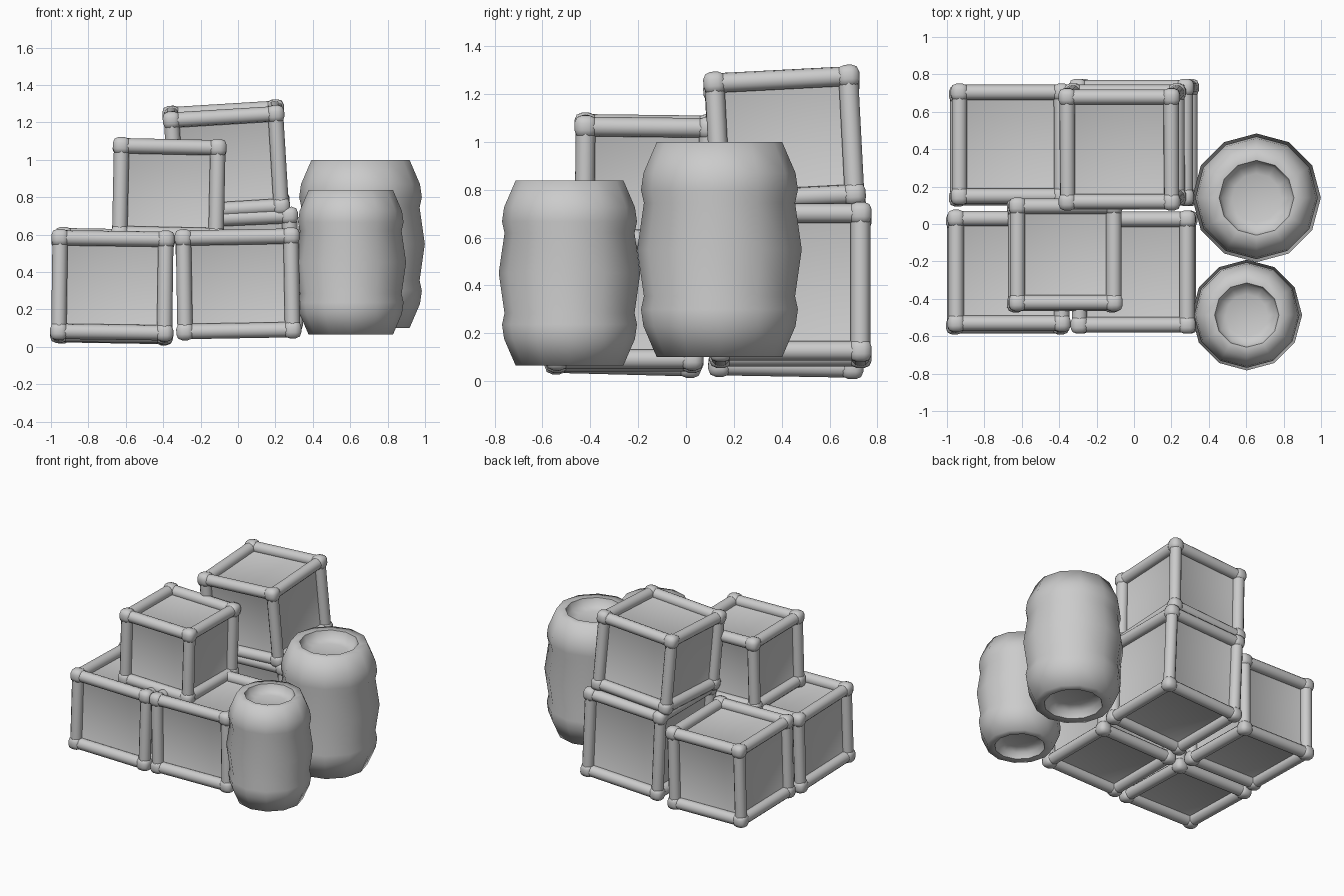
import bpy, bmesh
from math import radians, cos, sin, pi
from mathutils import Matrix, Vector, Euler

if "Cube" in bpy.data.objects:
    bpy.data.objects.remove(bpy.data.objects["Cube"])


def finish(name, bm, loc, rot=(0, 0, 0), angle=180):
    bmesh.ops.recalc_face_normals(bm, faces=bm.faces)
    me = bpy.data.meshes.new(name)
    bm.to_mesh(me)
    bm.free()
    ob = bpy.data.objects.new(name, me)
    bpy.context.collection.objects.link(ob)
    ob.location = loc
    ob.rotation_euler = Euler([radians(a) for a in rot])
    bpy.ops.object.select_all(action='DESELECT')
    ob.select_set(True)
    bpy.context.view_layer.objects.active = ob
    bpy.ops.object.shade_smooth_by_angle(angle=radians(angle))
    return ob


def crate(name, loc, size, rot):
    """Box with recessed panels, twelve rounded beams, eight rounded corner caps.
    size is the spacing between opposite corner caps."""
    bm = bmesh.new()
    h = Vector(size) / 2
    # inner box with each side inset and pushed in
    core = bmesh.ops.create_cube(bm, size=1, matrix=Matrix.Diagonal((*size, 1)))
    sides = list({f for v in core['verts'] for f in v.link_faces})
    bmesh.ops.inset_individual(bm, faces=sides, thickness=0.035, depth=-0.013)
    # beams along each axis
    turn = (Matrix.Rotation(pi / 2, 4, 'Y'), Matrix.Rotation(pi / 2, 4, 'X'), Matrix())
    for ax in range(3):
        u, v = [i for i in range(3) if i != ax]
        for su in (-1, 1):
            for sv in (-1, 1):
                p = Vector((0, 0, 0))
                p[u], p[v] = su * h[u], sv * h[v]
                bmesh.ops.create_cone(bm, cap_ends=False, segments=12, radius1=0.041,
                                      radius2=0.041, depth=size[ax],
                                      matrix=Matrix.Translation(p) @ turn[ax])
    # corner caps
    for sx in (-1, 1):
        for sy in (-1, 1):
            for sz in (-1, 1):
                p = Vector((sx * h.x, sy * h.y, sz * h.z))
                cap = bmesh.ops.create_cube(bm, size=0.094, matrix=Matrix.Translation(p))
                edges = list({e for w in cap['verts'] for e in w.link_edges})
                bmesh.ops.bevel(bm, geom=edges, offset=0.032, segments=2,
                                profile=0.5, affect='EDGES')
    return finish(name, bm, loc, rot)


# barrel half-profile (radius, height) from lid centre to base centre
PROFILE = [(0, 0.825), (0.13, 0.83), (0.185, 0.85), (0.2, 0.9), (0.262, 0.9),
           (0.318, 0.77), (0.328, 0.70), (0.316, 0.645), (0.344, 0.45),
           (0.316, 0.255), (0.328, 0.20), (0.318, 0.13), (0.262, 0.0),
           (0.2, 0.0), (0.185, 0.05), (0.13, 0.07), (0, 0.075)]


def barrel(name, loc, scale, sides=12):
    bm = bmesh.new()
    rings = []
    for r, z in PROFILE:
        n = 1 if r == 0 else sides
        rings.append([bm.verts.new((scale * r * cos(2 * pi * i / sides),
                                    scale * r * sin(2 * pi * i / sides),
                                    scale * z)) for i in range(n)])
    for a, b in zip(rings, rings[1:]):
        for i in range(sides):
            j = (i + 1) % sides
            if len(a) == 1:
                bm.faces.new((a[0], b[i], b[j]))
            elif len(b) == 1:
                bm.faces.new((a[i], b[0], a[j]))
            else:
                bm.faces.new((a[i], b[i], b[j], a[j]))
    return finish(name, bm, loc, angle=70)


# ground layer of crates
crate("crate_front_left", (-0.672, -0.257, 0.322), (0.565, 0.56, 0.50), (-1.5, 0.8, 0))
crate("crate_front_right", (0.0, -0.257, 0.337), (0.575, 0.565, 0.50), (0, -1, 0))
crate("crate_back_left", (-0.665, 0.422, 0.325), (0.545, 0.555, 0.52), (-1, 1, 0))
crate("crate_back_right", (0.0, 0.437, 0.402), (0.575, 0.585, 0.575), (0, -2.5, 0))
# upper crates
crate("crate_top_front", (-0.37, -0.165, 0.832), (0.515, 0.515, 0.47), (-0.7, 1.2, 0))
crate("crate_top_back", (-0.063, 0.412, 0.997), (0.557, 0.56, 0.495), (3, -3.5, 0))
# barrels
barrel("large_barrel", (0.655, 0.14, 0.1), 1.0)
barrel("small_barrel", (0.603, -0.487, 0.065), 0.86)
